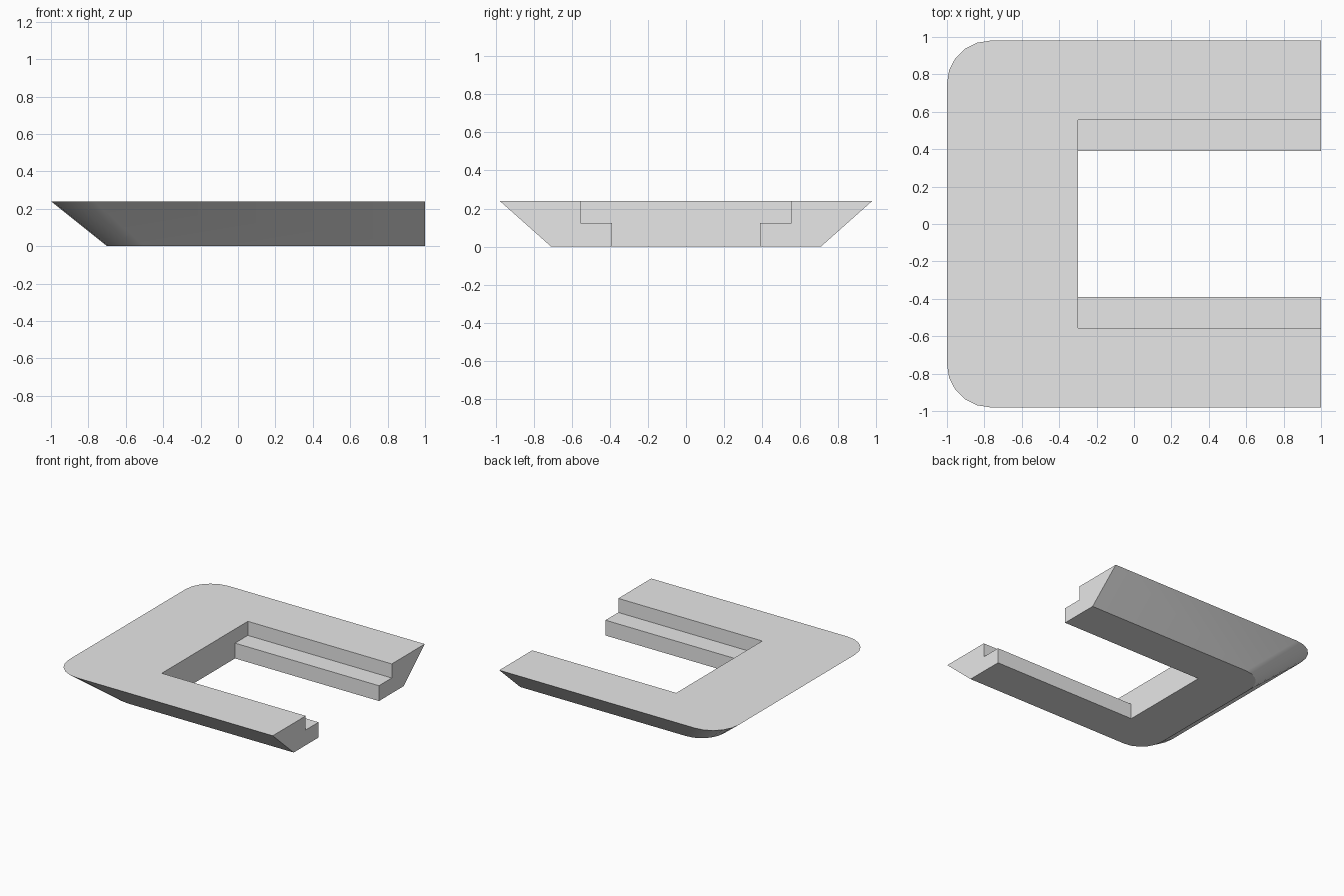
import bpy, bmesh
from math import cos, sin, radians

cube = bpy.data.objects.get("Cube")
if cube:
    bpy.data.objects.remove(cube, do_unlink=True)

HEIGHT, STEP = 0.24, 0.125       # slab top, ledge top
OPEN_X, END_X = -0.3, 1.0        # closed and open ends of the slot
SEGMENTS = 5                     # per rounded corner

grey = bpy.data.materials.new("light grey")
grey.use_nodes = True
grey.diffuse_color = (0.8, 0.8, 0.8, 1)
grey.node_tree.nodes["Principled BSDF"].inputs["Base Color"].default_value = (0.8, 0.8, 0.8, 1)

bm = bmesh.new()


def outer_ring(left, half, radius, z):
    """Open outline from the back end round both corners to the front end."""
    pts = [(END_X, half)]
    for side in (1, -1):
        arc = []
        for i in range(SEGMENTS + 1):
            a = radians(90 * i / SEGMENTS)
            arc.append((left + radius - radius * sin(a),
                        side * (half - radius + radius * cos(a))))
        pts += arc if side > 0 else arc[::-1]
    pts.append((END_X, -half))
    return [bm.verts.new((x, y, z)) for x, y in pts]


def strip(a, b):
    for i in range(len(a) - 1):
        bm.faces.new((a[i], a[i + 1], b[i + 1], b[i]))


# Sloping outer wall
top = outer_ring(-1.0, 0.98, 0.23, HEIGHT)
bottom = outer_ring(-0.7, 0.71, 0.2, 0)
strip(top, bottom)

# Stepped slot walls, with a cap on each arm's end
profile = [(0.555, HEIGHT), (0.555, STEP), (0.39, STEP), (0.39, 0)]
inner, ends = {}, {}
for side, tip in ((1, 0), (-1, -1)):
    inner[side] = [bm.verts.new((OPEN_X, side * y, z)) for y, z in profile]
    ends[side] = [bm.verts.new((END_X, side * y, z)) for y, z in profile]
    strip(inner[side], ends[side])
    bm.faces.new(ends[side] + [bottom[tip], top[tip]])

# Slot back wall, top and underside
bm.faces.new(inner[1] + inner[-1][::-1])
for ring, k in ((top, 0), (bottom, -1)):
    bm.faces.new(ring + [ends[-1][k], inner[-1][k], inner[1][k], ends[1][k]])

bmesh.ops.recalc_face_normals(bm, faces=bm.faces[:])
mesh = bpy.data.meshes.new("slotted_base")
bm.to_mesh(mesh)
bm.free()
mesh.materials.append(grey)

base = bpy.data.objects.new("slotted_base", mesh)
bpy.context.collection.objects.link(base)
bpy.context.view_layer.objects.active = base
base.select_set(True)
bpy.ops.object.shade_smooth_by_angle(angle=radians(30))
